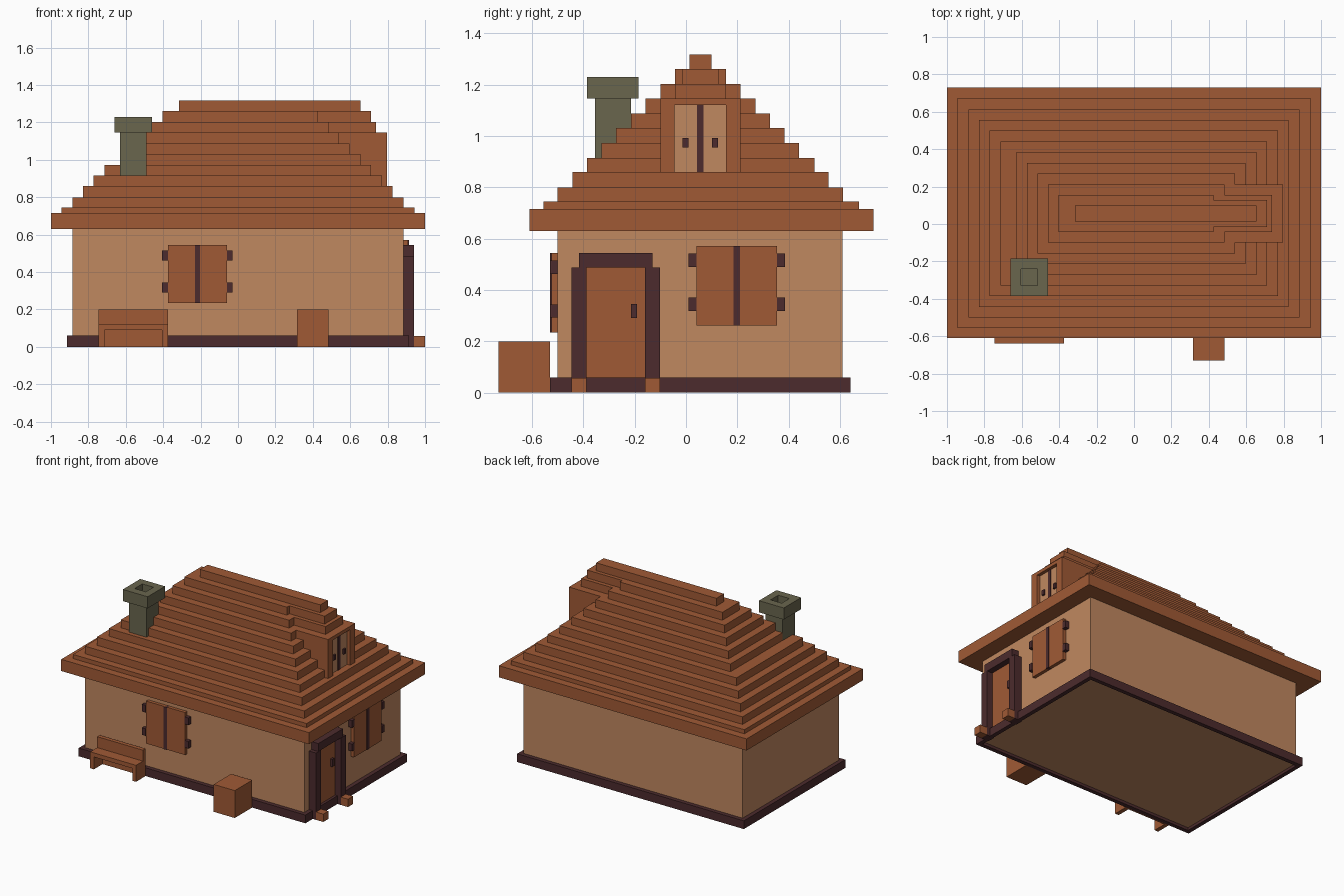
import bpy
import bmesh

if "Cube" in bpy.data.objects:
    bpy.data.objects.remove(bpy.data.objects["Cube"], do_unlink=True)


def material(name, rgb):
    m = bpy.data.materials.new(name)
    m.use_nodes = True
    m.diffuse_color = (*rgb, 1)
    bsdf = next(n for n in m.node_tree.nodes if n.type == 'BSDF_PRINCIPLED')
    bsdf.inputs["Base Color"].default_value = (*rgb, 1)
    bsdf.inputs["Roughness"].default_value = 0.9
    return m


TILE = material("terracotta wood", (0.352, 0.102, 0.036))
WALL = material("tan plaster", (0.527, 0.246, 0.117))
DARK = material("dark timber", (0.072, 0.024, 0.026))
STONE = material("grey green stone", (0.144, 0.133, 0.076))


def finish(name, bm, mat):
    bmesh.ops.recalc_face_normals(bm, faces=bm.faces)
    me = bpy.data.meshes.new(name)
    bm.to_mesh(me)
    bm.free()
    me.materials.append(mat)
    ob = bpy.data.objects.new(name, me)
    bpy.context.collection.objects.link(ob)
    return ob


def boxes(name, mat, *spans):
    """One object made of boxes, each given as x0, x1, y0, y1, z0, z1."""
    bm = bmesh.new()
    for x0, x1, y0, y1, z0, z1 in spans:
        for v in bmesh.ops.create_cube(bm, size=1)["verts"]:
            v.co = (x1 if v.co.x > 0 else x0,
                    y1 if v.co.y > 0 else y0,
                    z1 if v.co.z > 0 else z0)
    return finish(name, bm, mat)


def stack(name, mat, rings):
    """Closed solid bridged through rectangles x0, x1, y0, y1, z."""
    bm = bmesh.new()
    loops = [[bm.verts.new(p) for p in
              ((x0, y0, z), (x1, y0, z), (x1, y1, z), (x0, y1, z))]
             for x0, x1, y0, y1, z in rings]
    for a, b in zip(loops, loops[1:]):
        for i in range(4):
            j = (i + 1) % 4
            bm.faces.new((a[i], a[j], b[j], b[i]))
    bm.faces.new(loops[0])
    bm.faces.new(loops[-1])
    return finish(name, bm, mat)


# Walls and the foundation kerb around them
boxes("walls", WALL, (-0.885, 0.885, -0.50, 0.61, 0.02, 0.64))
boxes("foundation", DARK,
      (-0.915, 0.915, -0.53, -0.50, 0, 0.06), (-0.915, 0.915, 0.61, 0.64, 0, 0.06),
      (-0.915, -0.885, -0.50, 0.61, 0, 0.06), (0.885, 0.915, -0.50, 0.61, 0, 0.06))

# Stepped roof: x0, x1, y0, y1, top height of each course
courses = [
    (-1.00, 1.00, -0.61, 0.73, 0.715),
    (-0.943, 0.943, -0.555, 0.673, 0.745),
    (-0.885, 0.885, -0.50, 0.612, 0.80),
    (-0.83, 0.825, -0.443, 0.556, 0.86),
    (-0.773, 0.77, -0.386, 0.50, 0.915),
    (-0.715, 0.712, -0.33, 0.44, 0.973),
    (-0.628, 0.655, -0.272, 0.384, 1.03),
    (-0.572, 0.597, -0.215, 0.327, 1.087),
    (-0.515, 0.54, -0.158, 0.27, 1.145),
    (-0.46, 0.483, -0.10, 0.212, 1.202),
    (-0.403, 0.425, -0.043, 0.156, 1.26),
]
rings, z = [], 0.63
for *rect, top in courses:
    rings += [(*rect, z), (*rect, top)]
    z = top
stack("roof", TILE, rings)
boxes("roof_ridge", TILE, (-0.315, 0.655, 0.013, 0.10, 1.255, 1.317))

# Dormer with a recessed double shutter
boxes("dormer", TILE,
      (0.45, 0.765, -0.10, 0.212, 0.85, 1.145),
      (0.765, 0.797, -0.10, -0.045, 0.86, 1.145),
      (0.765, 0.797, 0.155, 0.212, 0.86, 1.145),
      (0.765, 0.797, -0.045, 0.155, 1.12, 1.145))
boxes("dormer_roof", TILE,
      (0.42, 0.737, -0.043, 0.156, 1.14, 1.202),
      (0.38, 0.71, -0.015, 0.127, 1.20, 1.26))
boxes("dormer_shutters", WALL, (0.76, 0.773, -0.045, 0.155, 0.86, 1.12))
boxes("dormer_shutter_trim", DARK,
      (0.77, 0.778, 0.042, 0.068, 0.86, 1.12),
      *[(0.77, 0.785, y - 0.011, y + 0.011, 0.955, 0.992) for y in (-0.002, 0.113)])

# Chimney with a hollow cap
boxes("chimney_stack", STONE, (-0.63, -0.49, -0.355, -0.215, 0.85, 1.15))
stack("chimney_cap", STONE, [
    (-0.66, -0.46, -0.385, -0.185, 1.145), (-0.66, -0.46, -0.385, -0.185, 1.23),
    (-0.605, -0.515, -0.328, -0.24, 1.23), (-0.605, -0.515, -0.328, -0.24, 1.16)])


# Shuttered windows: spans along the wall (u), outwards (d) and up (z)
def window(name, place, u0, z0):
    u1, z1, mid = u0 + 0.315, z0 + 0.31, u0 + 0.1575
    boxes(name + "_shutters", TILE, place(u0, u1, 0.024, z0, z1))
    boxes(name + "_stripe", DARK, place(mid - 0.013, mid + 0.013, 0.029, z0, z1))
    hinges = [place(u, u + 0.03, 0.029, z0 + h, z0 + h + 0.052)
              for u in (u0 - 0.03, u1) for h in (0.057, 0.228)]
    boxes(name + "_hinges", DARK, *hinges)


window("front_window",
       lambda a, b, d, lo, hi: (a, b, -0.50 - d, -0.49, lo, hi), -0.375, 0.235)
window("side_window",
       lambda a, b, d, lo, hi: (0.875, 0.885 + d, a, b, lo, hi), 0.04, 0.262)

# Door on the left side, with frame, handle and foot blocks
posts = ((-0.445, -0.387), (-0.16, -0.102))
boxes("door", TILE, (0.875, 0.896, -0.387, -0.16, 0.06, 0.49))
boxes("door_frame", DARK,
      *[(0.88, 0.942, a, b, 0, 0.487) for a, b in posts],
      (0.88, 0.94, -0.416, -0.131, 0.487, 0.545))
boxes("door_handle", DARK, (0.89, 0.912, -0.215, -0.19, 0.29, 0.345))
boxes("door_foot_blocks", TILE, *[(0.942, 1.0, a, b, 0, 0.057) for a, b in posts])

# Bench and crate along the front wall
boxes("bench", TILE,
      (-0.745, -0.375, -0.64, -0.53, 0.09, 0.12),
      (-0.745, -0.375, -0.56, -0.53, 0.12, 0.20),
      (-0.715, -0.405, -0.54, -0.53, 0.0, 0.09),
      (-0.745, -0.715, -0.64, -0.53, 0, 0.09),
      (-0.405, -0.375, -0.64, -0.53, 0, 0.09))
boxes("crate", TILE, (0.315, 0.485, -0.73, -0.53, 0, 0.20))
